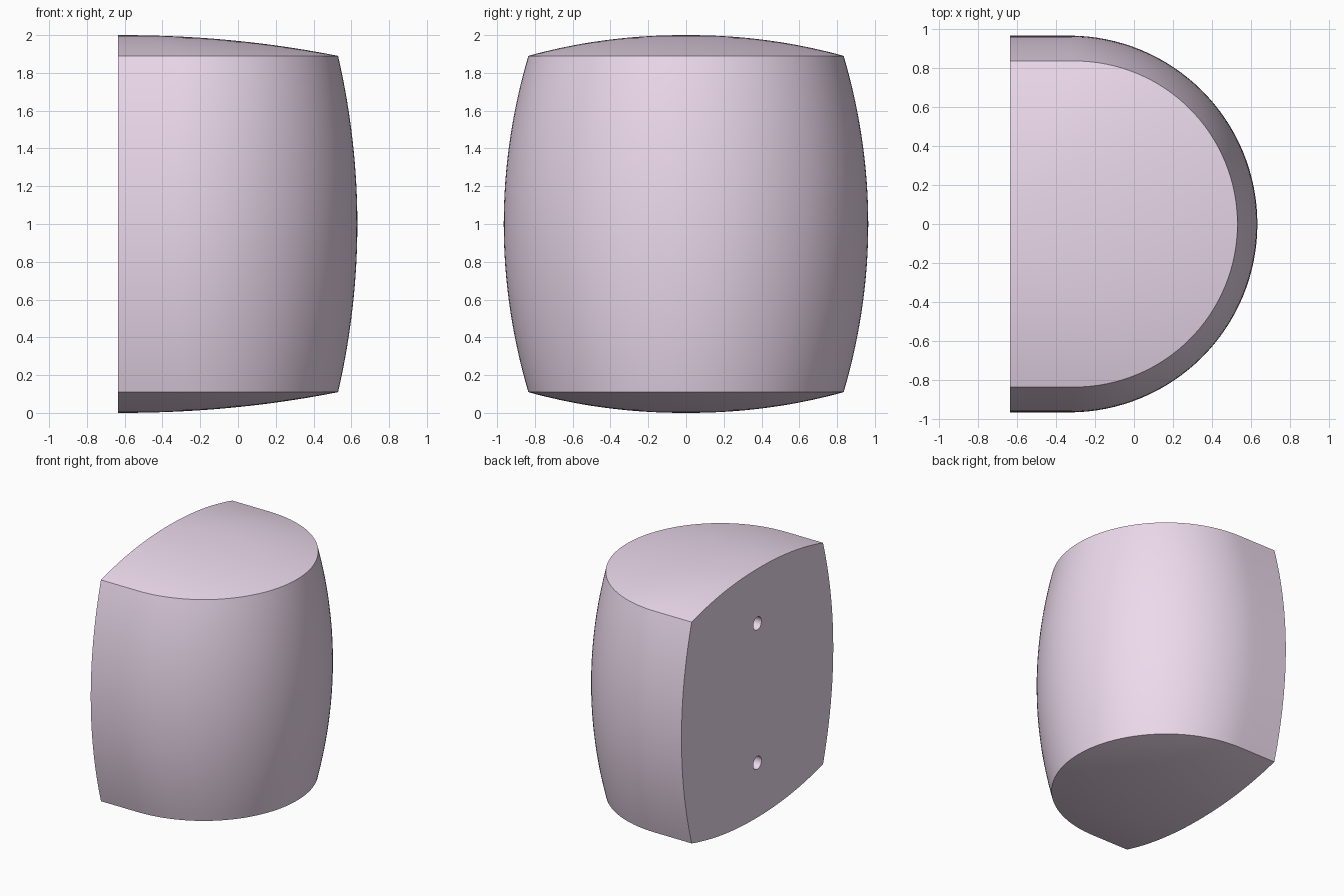
import bpy, bmesh, math

if "Cube" in bpy.data.objects:
    bpy.data.objects.remove(bpy.data.objects["Cube"])

BACK = -0.635
LEVELS, ARC, RINGS = 32, 64, 20

def outline(k):
    """D-shaped plan; k = 0 at the rim, 1 at the widest height."""
    r = 0.835 + 0.13 * k
    cx = 0.53 + 0.102 * k - r
    pts = [(BACK + (cx - BACK) * i / 4, -r) for i in range(4)]
    pts += [(cx + r * math.sin(math.pi * i / ARC), -r * math.cos(math.pi * i / ARC))
            for i in range(ARC + 1)]
    pts += [(BACK + (cx - BACK) * i / 4, r) for i in (3, 2, 1, 0)]
    return pts

def bridge(bm, a, b):
    for i in range(len(a) - 1):
        bm.faces.new((a[i], a[i + 1], b[i + 1], b[i]))

def dome(bm, rim, sign):
    """Shallow cap that peaks at the middle of the back edge."""
    prev = rim
    for j in range(RINGS - 1, 0, -1):
        t = j / RINGS
        z = 1 + sign * (0.89 + 0.11 * (1 - t ** 2.1))
        ring = [bm.verts.new((BACK + (v.co.x - BACK) * t, v.co.y * t, z)) for v in rim]
        bridge(bm, prev, ring)
        prev = ring
    tip = bm.verts.new((BACK, 0, 1 + sign))
    for i in range(len(prev) - 1):
        bm.faces.new((prev[i], prev[i + 1], tip))

# Barrel-curved housing
bm = bmesh.new()
rows = []
for l in range(LEVELS + 1):
    s = 2 * l / LEVELS - 1
    rows.append([bm.verts.new((x, y, 1 + 0.89 * s)) for x, y in outline(1 - s * s)])
for a, b in zip(rows, rows[1:]):
    bridge(bm, a, b)
dome(bm, rows[-1], 1)
dome(bm, rows[0], -1)

# Flat back panel
bmesh.ops.holes_fill(bm, edges=[e for e in bm.edges if e.is_boundary], sides=0)
bmesh.ops.recalc_face_normals(bm, faces=bm.faces)
mesh = bpy.data.meshes.new("housing")
bm.to_mesh(mesh)
bm.free()
housing = bpy.data.objects.new("housing", mesh)
bpy.context.collection.objects.link(housing)

# Two mounting holes in the back
for z in (0.44, 1.56):
    bpy.ops.mesh.primitive_cylinder_add(vertices=32, radius=0.052, depth=0.4,
                                        location=(BACK, 0, z), rotation=(0, math.pi / 2, 0))
    cutter = bpy.context.object
    cutter.name = "hole_cutter"
    cutter.hide_render = True
    bpy.ops.object.select_all(action='DESELECT')
    bpy.context.view_layer.objects.active = housing
    housing.select_set(True)
    cut = housing.modifiers.new("mounting_hole", 'BOOLEAN')
    cut.operation, cut.solver, cut.object = 'DIFFERENCE', 'EXACT', cutter
    bpy.ops.object.modifier_apply(modifier=cut.name)
    bpy.data.objects.remove(cutter)

# Pale pink finish, smooth with crisp rims
pink = bpy.data.materials.new("pale_pink")
pink.diffuse_color = (0.84, 0.70, 0.84, 1)
pink.use_nodes = True
pink.node_tree.nodes["Principled BSDF"].inputs["Base Color"].default_value = pink.diffuse_color
housing.data.materials.clear()
housing.data.materials.append(pink)
housing.select_set(True)
bpy.context.view_layer.objects.active = housing
bpy.ops.object.shade_smooth_by_angle(angle=math.radians(30))
